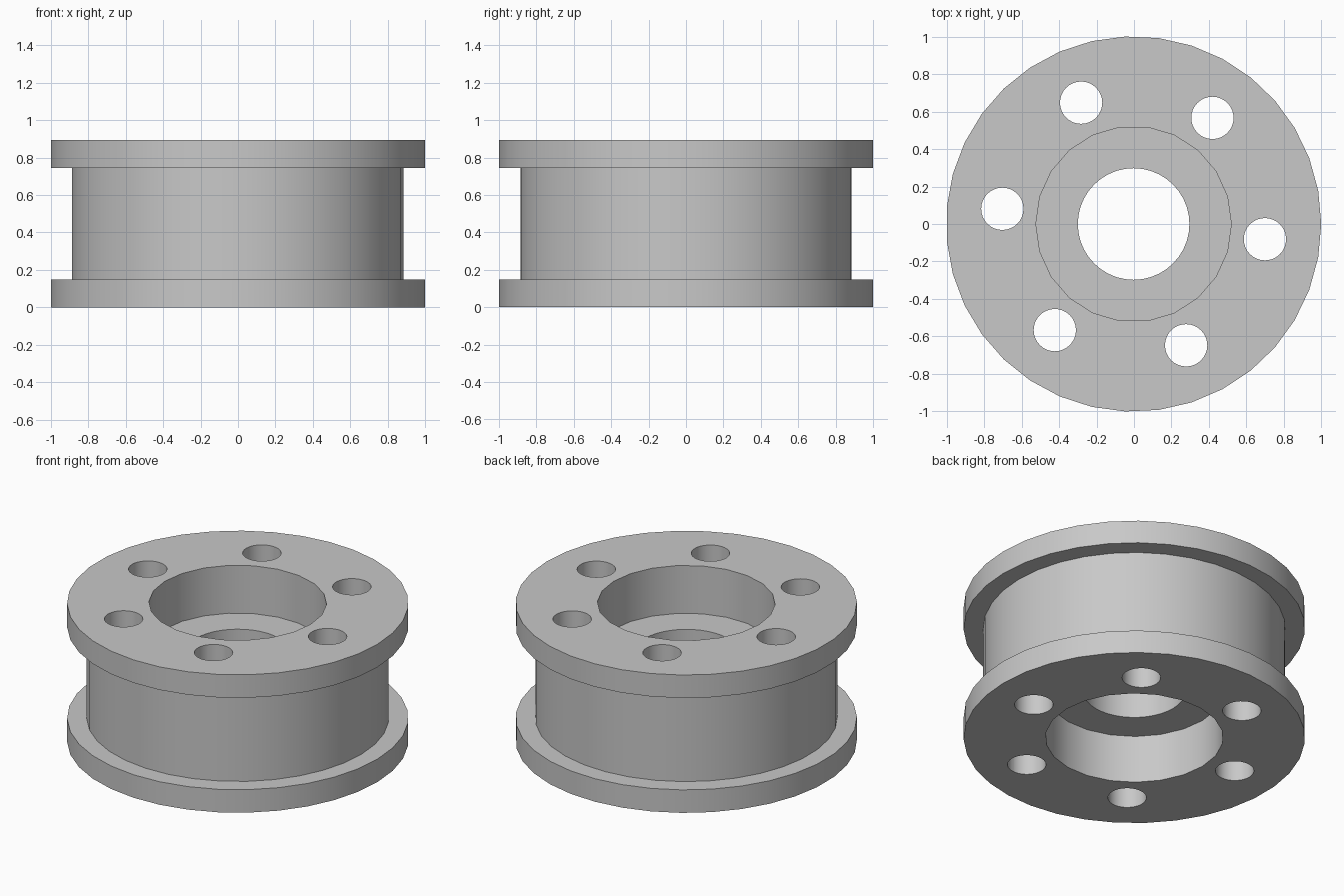
import bpy
import bmesh
from math import cos, sin, pi, radians

HEIGHT = 0.893
FLANGE = 0.149       # flange thickness
POCKET = 0.31        # depth of the recess on each side

cube = bpy.data.objects.get("Cube")
if cube:
    bpy.data.objects.remove(cube)

grey = bpy.data.materials.new("plain_grey")
grey.use_nodes = True
colour = (0.58, 0.58, 0.58, 1)
grey.diffuse_color = colour
grey.node_tree.nodes["Principled BSDF"].inputs["Base Color"].default_value = colour


def lathe(name, profile, sides):
    """Closed solid turned round z from (radius, height) points."""
    bm = bmesh.new()
    rings = [[bm.verts.new((r * cos(2 * pi * i / sides), r * sin(2 * pi * i / sides), z))
              for i in range(sides)] for r, z in profile]
    for low, high in zip(rings, rings[1:]):
        for i in range(sides):
            j = (i + 1) % sides
            bm.faces.new((low[i], low[j], high[j], high[i]))
    bm.faces.new(rings[0][::-1])
    bm.faces.new(rings[-1])
    bmesh.ops.recalc_face_normals(bm, faces=bm.faces)
    mesh = bpy.data.meshes.new(name)
    bm.to_mesh(mesh)
    bm.free()
    mesh.materials.append(grey)
    obj = bpy.data.objects.new(name, mesh)
    bpy.context.collection.objects.link(obj)
    return obj


def cut(target, radius, z0, z1, sides, x=0, y=0):
    """Remove a round plug from the target."""
    plug = lathe("cutter", [(radius, z0), (radius, z1)], sides)
    plug.location = (x, y, 0)
    plug.hide_render = True
    mod = target.modifiers.new("cut", "BOOLEAN")
    mod.operation = "DIFFERENCE"
    mod.solver = "EXACT"
    mod.object = plug
    bpy.context.view_layer.update()
    bpy.ops.object.modifier_apply(modifier=mod.name)
    bpy.data.objects.remove(plug)


# Grooved wheel body with a flange at each end
R, GROOVE = 1.002, 0.887
wheel = lathe("grooved_wheel", [
    (R, 0), (R, FLANGE), (GROOVE, FLANGE),
    (GROOVE, HEIGHT - FLANGE), (R, HEIGHT - FLANGE), (R, HEIGHT)], 35)
bpy.ops.object.select_all(action="DESELECT")
bpy.context.view_layer.objects.active = wheel
wheel.select_set(True)

# Recess on each side, with a thin web left between them
cut(wheel, 0.522, -0.2, POCKET, 22)
cut(wheel, 0.522, HEIGHT - POCKET, HEIGHT + 0.2, 22)

# Centre bore through the web
cut(wheel, 0.298, 0.1, HEIGHT - 0.1, 40)

# Ring of through holes
for k in range(6):
    a = radians(-6.6 + 60 * k)
    cut(wheel, 0.113, -0.2, HEIGHT + 0.2, 32, 0.706 * cos(a), 0.706 * sin(a))

bpy.ops.object.shade_smooth_by_angle(angle=radians(30))
wheel.location.x = -0.002
